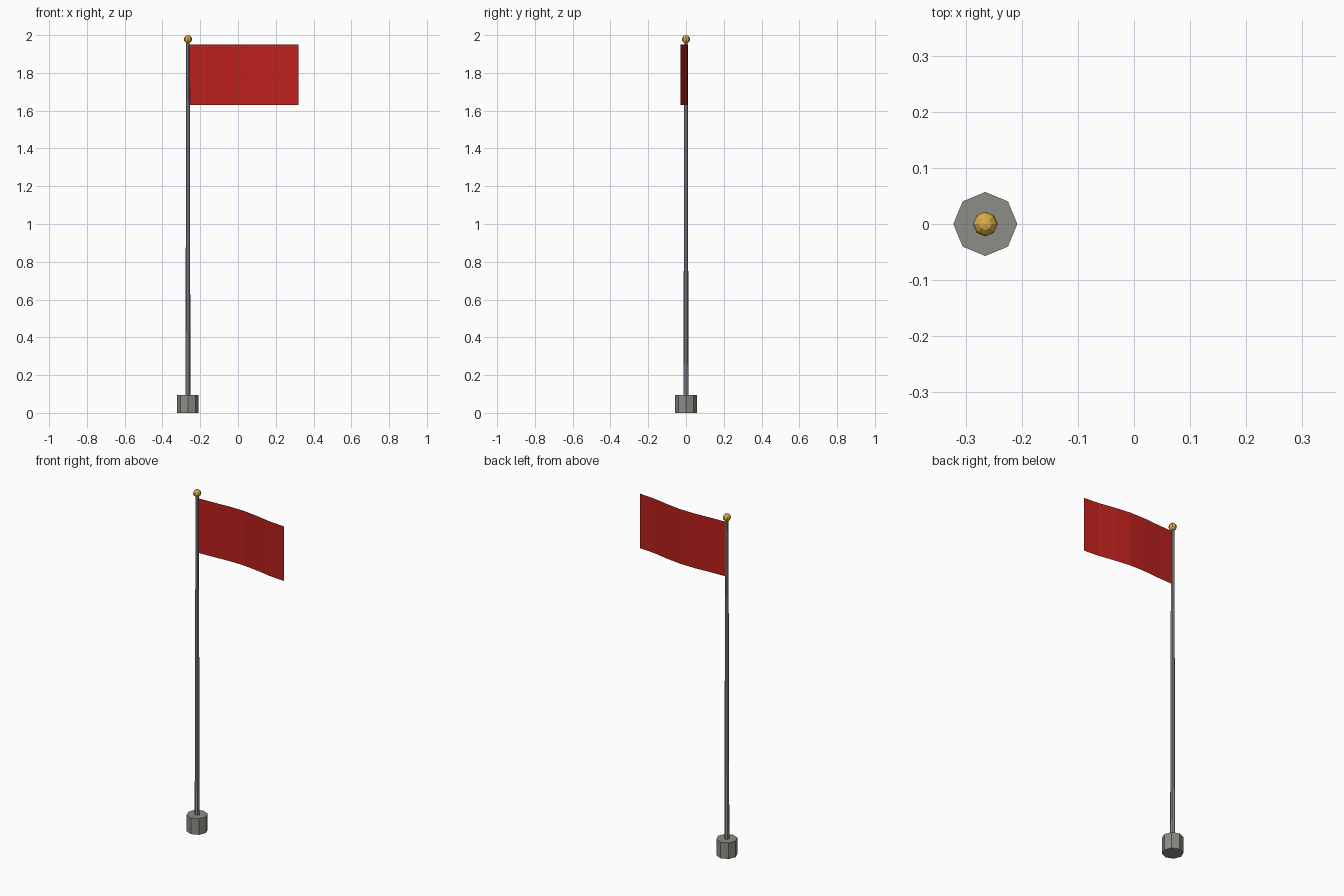
import bpy, math

if "Cube" in bpy.data.objects:
    bpy.data.objects.remove(bpy.data.objects["Cube"])

POLE_X = -0.265


def paint(obj, name, rgb):
    mat = bpy.data.materials.new(name)
    mat.diffuse_color = (*rgb, 1)
    mat.use_nodes = True
    mat.node_tree.nodes["Principled BSDF"].inputs["Base Color"].default_value = mat.diffuse_color
    obj.data.materials.append(mat)


def tapered(name, r1, r2, z0, z1):
    bpy.ops.mesh.primitive_cone_add(vertices=8, radius1=r1, radius2=r2, depth=z1 - z0,
                                    location=(POLE_X, 0, (z0 + z1) / 2))
    obj = bpy.context.object
    obj.name = name
    return obj


# Concrete footing and tapered pole
base = tapered("base", 0.057, 0.057, 0, 0.095)
paint(base, "concrete", (0.27, 0.27, 0.24))
pole = tapered("pole", 0.0135, 0.009, 0.09, 1.965)
paint(pole, "steel", (0.26, 0.29, 0.32))

# Gold ball on top
bpy.ops.mesh.primitive_uv_sphere_add(segments=8, ring_count=6, radius=0.022,
                                     location=(POLE_X, 0, 1.978))
finial = bpy.context.object
finial.name = "finial"
paint(finial, "gold", (0.72, 0.43, 0.06))

# Waving flag: single sheet whose wave grows towards the free end
SEGS, X0, X1 = 6, -0.257, 0.32
verts, faces = [], []
for i in range(SEGS + 1):
    t = i / SEGS
    x, y = X0 + (X1 - X0) * t, 0.03 * t * math.sin(5 * t)
    verts += [(x, y, 1.63), (x, y, 1.95)]
for i in range(SEGS):
    a = 2 * i
    faces.append((a, a + 2, a + 3, a + 1))
mesh = bpy.data.meshes.new("flag")
mesh.from_pydata(verts, [], faces)
flag = bpy.data.objects.new("flag", mesh)
bpy.context.collection.objects.link(flag)
paint(flag, "red_cloth", (0.5, 0.015, 0.012))
